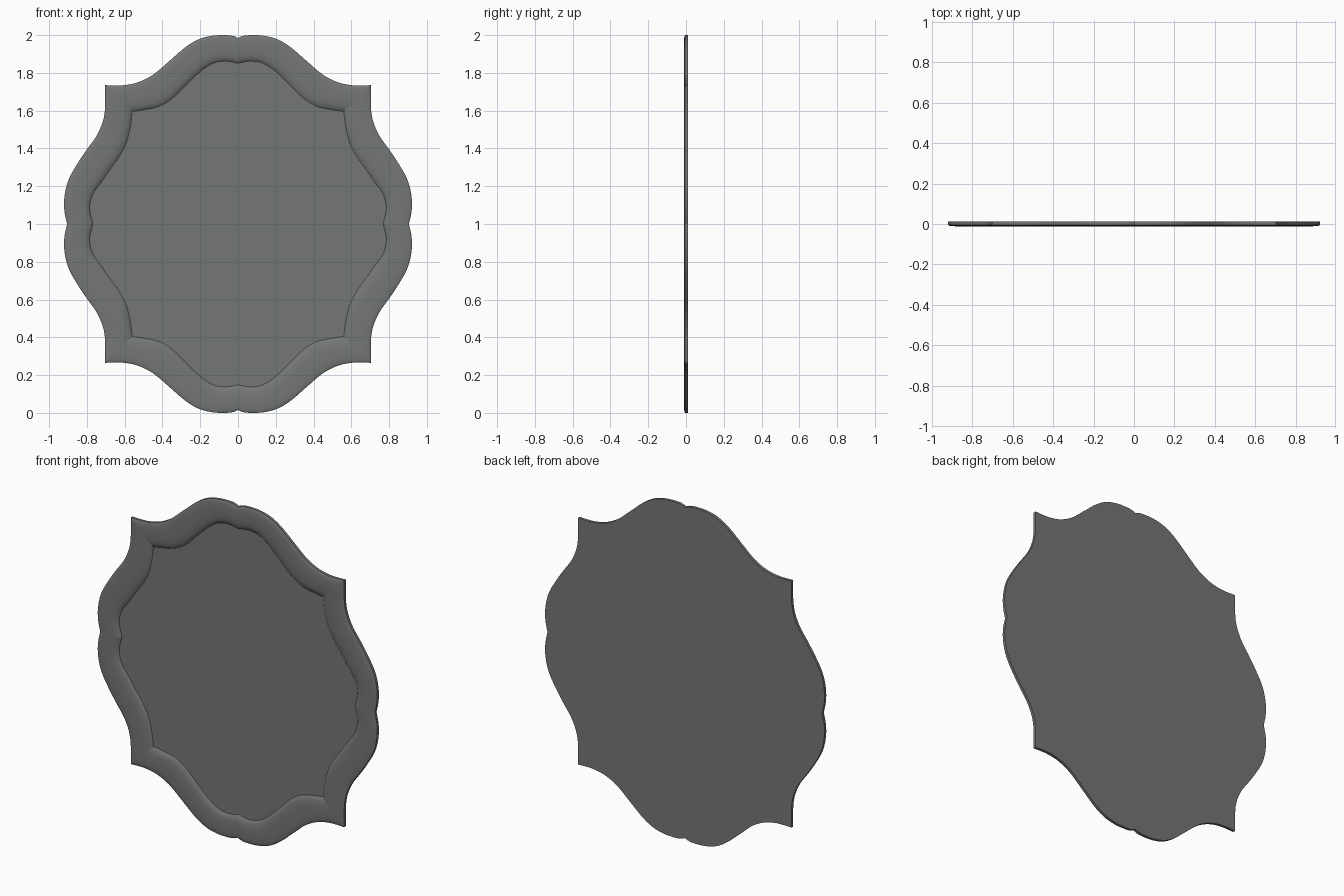
import bpy, bmesh, math
from mathutils import Vector

if "Cube" in bpy.data.objects:
    bpy.data.objects.remove(bpy.data.objects["Cube"])

# Half-side outlines (x, height from centre): seam to corner, then corner to seam
OUT_TOP = [(0, .985), (.03, .997), (.08, 1), (.14, .996), (.21, .977), (.28, .935), (.36, .866),
           (.45, .79), (.53, .75), (.6, .735), (.65, .733), (.703, .735)]
OUT_SIDE = [(.703, .735), (.703, .68), (.705, .6), (.718, .535), (.75, .465), (.8, .395),
            (.85, .32), (.89, .25), (.911, .19), (.921, .12), (.918, .06), (.905, 0)]
IN_TOP = [(0, .85), (.03, .858), (.075, .862), (.13, .852), (.19, .815), (.25, .76), (.31, .7),
          (.36, .655), (.42, .622), (.48, .608), (.56, .595)]
IN_SIDE = [(.56, .595), (.565, .55), (.575, .49), (.595, .42), (.63, .355), (.68, .285),
           (.725, .22), (.765, .165), (.783, .11), (.784, .065), (.768, 0)]
# Frame cross-section: (0 outer .. 1 inner, y)
PROFILE = [(0, .004), (0, -.005), (.04, -.008), (.12, -.0102), (.3, -.0115), (.5, -.0115),
           (.7, -.0105), (.85, -.0075), (.95, -.002), (1, .004)]
PANEL_FRONT, BACK, N = .004, .0115, 36


def smooth_curve(pts, n):
    """Catmull-Rom through pts, resampled to n+1 evenly spaced points."""
    p = [Vector(q) for q in pts]
    p = [2 * p[0] - p[1]] + p + [2 * p[-1] - p[-2]]
    fine = []
    for a, b, c, d in zip(p, p[1:], p[2:], p[3:]):
        for k in range(12):
            t = k / 12
            fine.append(.5 * (2 * b + (c - a) * t + (2 * a - 5 * b + 4 * c - d) * t * t
                              + (3 * b - a - 3 * c + d) * t ** 3))
    fine.append(p[-2])
    dist = [0]
    for a, b in zip(fine, fine[1:]):
        dist.append(dist[-1] + (b - a).length)
    res, j = [], 0
    for i in range(n + 1):
        s = dist[-1] * i / n
        while j < len(dist) - 2 and dist[j + 1] < s:
            j += 1
        res.append(fine[j].lerp(fine[j + 1], (s - dist[j]) / (dist[j + 1] - dist[j])))
    return res


def make_object(name, bm, mat):
    mesh = bpy.data.meshes.new(name)
    bm.to_mesh(mesh)
    bm.free()
    mesh.materials.append(mat)
    ob = bpy.data.objects.new(name, mesh)
    bpy.context.collection.objects.link(ob)
    bpy.ops.object.select_all(action='DESELECT')
    ob.select_set(True)
    bpy.context.view_layer.objects.active = ob
    bpy.ops.object.shade_smooth_by_angle(angle=math.radians(35))
    return ob


grey = bpy.data.materials.new("dark grey")
grey.diffuse_color = (.175, .185, .18, 1)
grey.use_nodes = True
grey.node_tree.nodes["Principled BSDF"].inputs["Base Color"].default_value = grey.diffuse_color

outer = [smooth_curve(OUT_TOP, N), smooth_curve(OUT_SIDE, N)]
inner = [smooth_curve(IN_TOP, N), smooth_curve(IN_SIDE, N)]

# Frame: eight mitred mouldings, left unwelded so the seams stay crisp
bm = bmesh.new()
for sx in (1, -1):
    for sz in (1, -1):
        for o, i in zip(outer, inner):
            rows = []
            for a, b in zip(o, i):
                row = []
                for t, y in PROFILE:
                    q = a.lerp(b, t)
                    row.append(bm.verts.new((sx * q.x, y, 1 + sz * q.y)))
                rows.append(row)
            for r, s in zip(rows, rows[1:]):
                for k in range(len(PROFILE) - 1):
                    quad = [r[k], r[k + 1], s[k + 1], s[k]]
                    bm.faces.new(quad if sx * sz < 0 else quad[::-1])
bm.normal_update()
if sum(f.normal.y * f.calc_area() for f in bm.faces) > 0:
    bmesh.ops.reverse_faces(bm, faces=bm.faces[:])
make_object("frame", bm, grey)

# Backing panel: flat sheet in the full outer outline
quarter = outer[0] + outer[1][1:]
right = quarter + [Vector((q.x, -q.y)) for q in quarter[-2::-1]]
loop = right + [Vector((-q.x, q.y)) for q in right[-2:0:-1]]
bm = bmesh.new()
front = [bm.verts.new((q.x, PANEL_FRONT, 1 + q.y)) for q in loop]
back = [bm.verts.new((q.x, BACK, 1 + q.y)) for q in loop]
bm.faces.new(front)
bm.faces.new(back[::-1])
for k in range(len(loop)):
    m = (k + 1) % len(loop)
    bm.faces.new((front[m], front[k], back[k], back[m]))
bmesh.ops.recalc_face_normals(bm, faces=bm.faces[:])
make_object("backing_panel", bm, grey)
